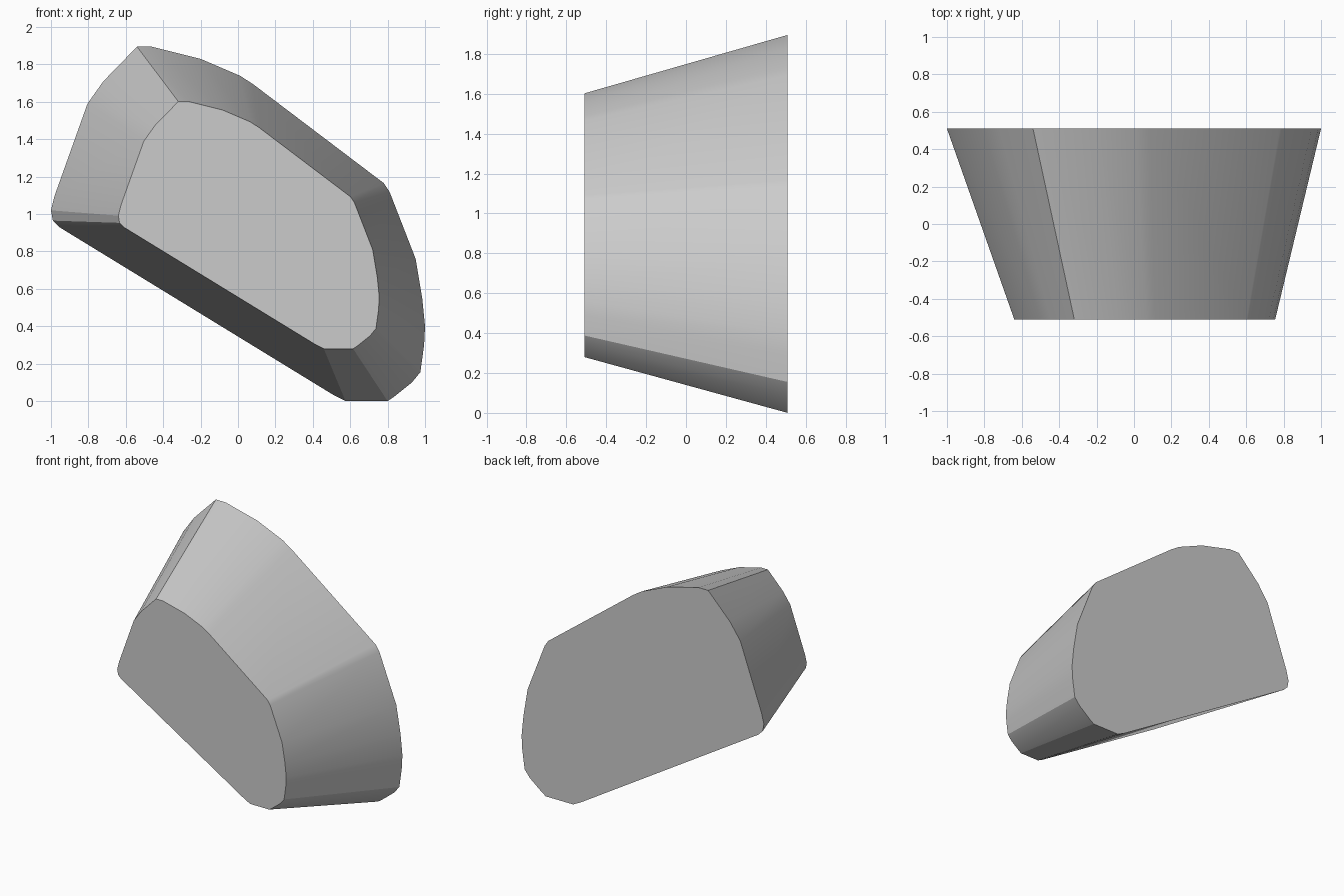
import bpy
import bmesh

if "Cube" in bpy.data.objects:
    bpy.data.objects.remove(bpy.data.objects["Cube"])

# Rounded outline of the large back face, as (x, z), running clockwise from the top
OUTLINE = [
    (-0.54, 1.895), (-0.46, 1.895), (-0.20, 1.83), (0.01, 1.74), (0.08, 1.695),
    (0.78, 1.165), (0.81, 1.12), (0.95, 0.76), (0.985, 0.55), (1.0, 0.40),
    (0.995, 0.30), (0.975, 0.155), (0.93, 0.10), (0.83, 0.02), (0.80, 0.0),
    (0.575, 0.0), (0.515, 0.03), (-0.955, 0.93), (-0.99, 0.965), (-1.0, 1.02),
    (-0.98, 1.10), (-0.805, 1.59), (-0.72, 1.71),
]
HALF_DEPTH = 0.51
TAPER = 0.6975          # size of the front face relative to the back
SHIFT = (0.0575, 0.28)  # position of the front face

grey = bpy.data.materials.new("grey")
grey.diffuse_color = (0.6, 0.6, 0.6, 1.0)
grey.use_nodes = True
grey.node_tree.nodes["Principled BSDF"].inputs["Base Color"].default_value = grey.diffuse_color

# Tapered block: back ring, smaller front ring, bridged and capped
bm = bmesh.new()
back = [bm.verts.new((x, HALF_DEPTH, z)) for x, z in OUTLINE]
front = [bm.verts.new((x * TAPER + SHIFT[0], -HALF_DEPTH, z * TAPER + SHIFT[1]))
         for x, z in OUTLINE]
bm.faces.new(back)
bm.faces.new(front)
n = len(OUTLINE)
for i in range(n):
    j = (i + 1) % n
    bm.faces.new((back[i], back[j], front[j], front[i]))
bmesh.ops.recalc_face_normals(bm, faces=bm.faces)

mesh = bpy.data.meshes.new("tapered_block")
bm.to_mesh(mesh)
bm.free()
mesh.materials.append(grey)
block = bpy.data.objects.new("tapered_block", mesh)
bpy.context.collection.objects.link(block)

# Smooth the rounded sides, keep the rims sharp
bpy.context.view_layer.objects.active = block
block.select_set(True)
bpy.ops.object.shade_smooth_by_angle(angle=0.35)
